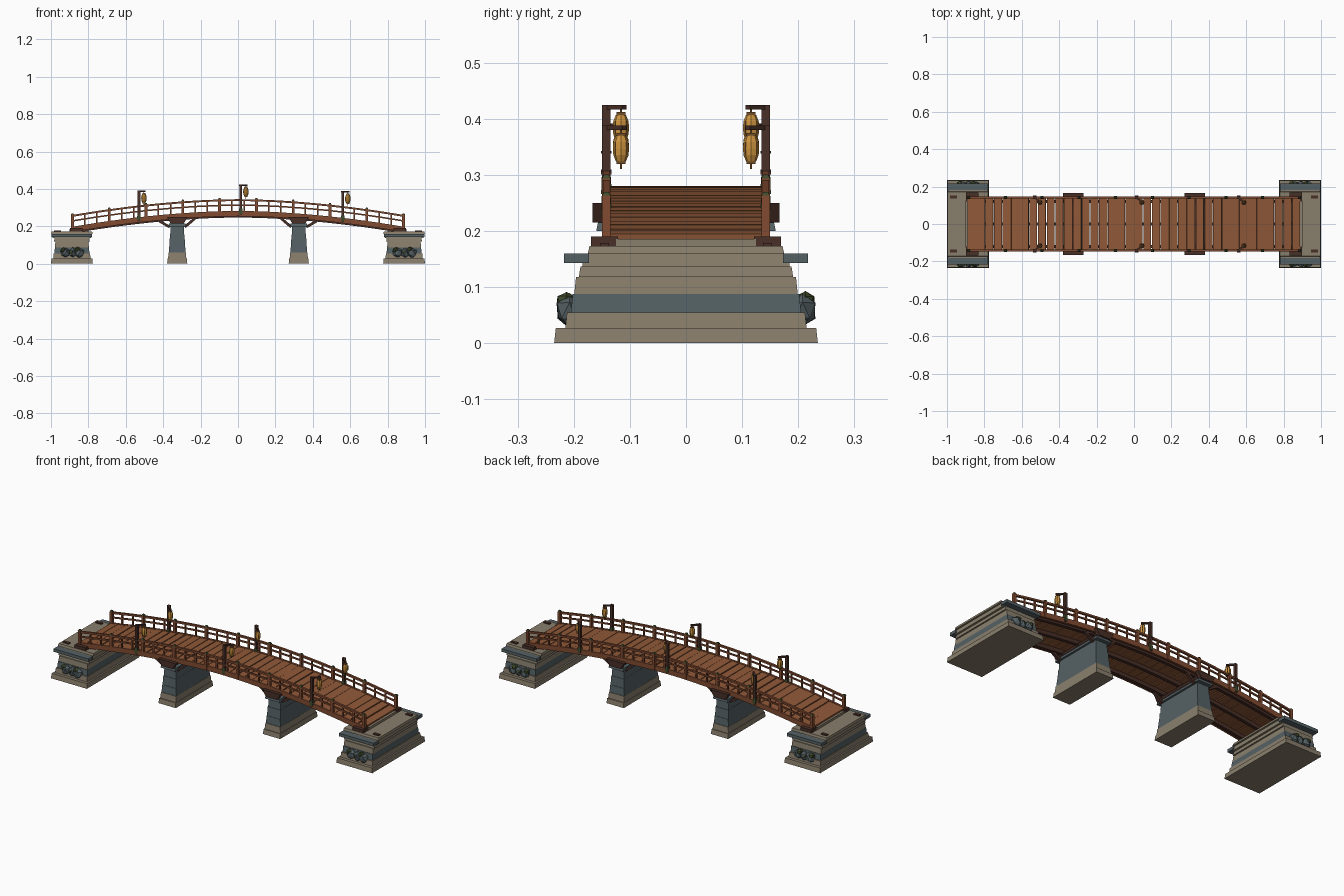
import bpy, bmesh, math, random
from mathutils import Vector

random.seed(4)
if "Cube" in bpy.data.objects:
    bpy.data.objects.remove(bpy.data.objects["Cube"])


def material(name, rgb):
    m = bpy.data.materials.new(name)
    m.use_nodes = True
    m.diffuse_color = (*rgb, 1)
    m.node_tree.nodes["Principled BSDF"].inputs["Base Color"].default_value = (*rgb, 1)
    return m


TAN = material("warm stone", (.25, .21, .15))
SLATE = material("slate stone", (.09, .12, .13))
PLANK = material("plank wood", (.28, .10, .04))
RAIL = material("rail wood", (.22, .07, .03))
DARK = material("dark wood", (.065, .028, .02))
GOLD = material("lamp paper", (.62, .30, .05))
BRASS = material("lamp frame", (.16, .075, .02))
MOSS = material("moss", (.05, .07, .025))

HALF, SIDE = .89, .142


def deck(x):
    return .28 - .085 * abs(x / HALF) ** 1.8


class Part:
    """Collects the solids of one named part in one material."""

    def __init__(self, name, mat):
        self.name, self.mat, self.bm = name, mat, bmesh.new()

    def hexa(self, pts):
        v = [self.bm.verts.new(p) for p in pts]
        for f in ((3, 2, 1, 0), (4, 5, 6, 7), (0, 1, 5, 4), (1, 2, 6, 5), (2, 3, 7, 6), (3, 0, 4, 7)):
            self.bm.faces.new([v[i] for i in f])

    def block(self, x, y, z0, z1, hx, hy, tx=None, ty=None):
        """Upright block with an optional tapered top."""
        ring = ((-1, -1), (1, -1), (1, 1), (-1, 1))
        tx, ty = tx or hx, ty or hy
        self.hexa([(x + a * hx, y + b * hy, z0) for a, b in ring] +
                  [(x + a * tx, y + b * ty, z1) for a, b in ring])

    def beam(self, a, b, w, h):
        """Bar from a to b, w wide and h deep."""
        a, b = Vector(a), Vector(b)
        d = (b - a).normalized()
        s = d.cross(Vector((0, 0, 1))).normalized() * w / 2
        u = s.cross(d).normalized() * h / 2
        self.hexa([p + i * s + j * u for p in (a, b) for i, j in ((-1, -1), (1, -1), (1, 1), (-1, 1))])

    def arc(self, y, dz, w, h, n=36):
        """Bar following the curve of the deck."""
        rows = []
        for i in range(n + 1):
            x = -HALF + 2 * HALF * i / n
            z = deck(x) + dz
            rows.append([self.bm.verts.new((x, y + a * w / 2, z + b * h / 2))
                         for a, b in ((-1, -1), (1, -1), (1, 1), (-1, 1))])
        for p, q in zip(rows, rows[1:]):
            for k in range(4):
                self.bm.faces.new((p[k], p[(k + 1) % 4], q[(k + 1) % 4], q[k]))
        self.bm.faces.new(rows[0][::-1])
        self.bm.faces.new(rows[-1])

    def turned(self, x, y, profile, n=8):
        """Solid of revolution from (radius, height) pairs."""
        rings = [[self.bm.verts.new((x + r * math.cos(2 * math.pi * k / n),
                                     y + r * math.sin(2 * math.pi * k / n), z)) for k in range(n)]
                 for r, z in profile]
        for p, q in zip(rings, rings[1:]):
            for k in range(n):
                self.bm.faces.new((p[k], p[(k + 1) % n], q[(k + 1) % n], q[k]))
        self.bm.faces.new(rings[0][::-1])
        self.bm.faces.new(rings[-1])

    def lump(self, c, size):
        """Rough faceted stone or clump."""
        new = bmesh.ops.create_icosphere(self.bm, subdivisions=1, radius=1)["verts"]
        for v in new:
            k = random.uniform(.85, 1.05)
            v.co = [c[i] + v.co[i] * size[i] * k for i in range(3)]

    def done(self):
        bmesh.ops.recalc_face_normals(self.bm, faces=self.bm.faces)
        me = bpy.data.meshes.new(self.name)
        self.bm.to_mesh(me)
        self.bm.free()
        me.materials.append(self.mat)
        bpy.context.collection.objects.link(bpy.data.objects.new(self.name, me))


# Stone courses: bottom, top, half length, half width, material
ABUTMENT = ((0, .027, .112, .235, TAN), (.027, .055, .1, .215, TAN), (.055, .088, .094, .205, SLATE),
            (.088, .118, .091, .199, TAN), (.118, .137, .096, .191, TAN),
            (.137, .16, .104, .185, TAN), (.16, .173, .111, .175, TAN))
PIER = ((0, .027, .054, .166, TAN), (.027, .06, .049, .158, TAN), (.06, .1, .045, .152, SLATE),
        (.1, .15, .042, .147, SLATE), (.15, .2, .038, .142, SLATE), (.2, .215, .046, .16, SLATE))


def masonry(name, x, courses):
    for label, mat in (("warm", TAN), ("slate", SLATE)):
        p = Part(f"{name}_{label}_courses", mat)
        for z0, z1, hx, hy, m in courses:
            if m == mat:
                p.block(x, 0, z0, z1, hx, hy, hx - .003, hy - .003)
        p.done()


for sx, end in ((-1, "right"), (1, "left")):
    masonry(f"{end}_abutment", sx * .888, ABUTMENT)
    masonry(f"{end}_pier", sx * .325, PIER)
    sill = Part(f"{end}_sill", TAN)
    sill.block(sx * .85, 0, .173, .186, .05, .125)
    sill.done()
    plates = Part(f"{end}_side_slabs", SLATE)
    rocks = Part(f"{end}_rocks", SLATE)
    moss = Part(f"{end}_rock_moss", MOSS)
    feet = Part(f"{end}_deck_feet", DARK)
    brackets = Part(f"{end}_pier_brackets", DARK)
    for sy in (-1, 1):
        plates.block(sx * .888, sy * .195, .143, .16, .108, .022)
        # Weathered rocks and moss against the side walls
        for dx, r in ((-.035, .03), (.005, .024), (.04, .03)):
            rocks.lump((sx * .888 + dx, sy * .208, .058), (r, .026, .031))
        for dx, z in ((-.045, .072), (.0, .06), (.03, .076)):
            moss.lump((sx * .888 + dx, sy * .213, z), (.018, .019, .017))
        # Timber feet on the abutment
        feet.block(sx * .865, sy * .145, .172, .19, .034, .024)
        feet.block(sx * .965, sy * .145, .172, .179, .018, .008)
        # Pier cap timbers with diagonal struts
        brackets.block(sx * .325, sy * .156, .215, .25, .035, .011, .055)
        for s in (-1, 1):
            xo = sx * .325 + s * .095
            brackets.beam((sx * .325 + s * .04, sy * .125, .196), (xo, sy * .125, deck(xo) - .03), .014, .014)
    brackets.block(sx * .325, 0, .214, .236, .022, .15, .04)
    for p in (plates, rocks, moss, feet, brackets):
        p.done()

# Deck planks
planks = Part("deck_planks", PLANK)
N = 38
step = 2 * HALF / N
for i in range(N):
    x = -HALF + step * (i + .5)
    w = step / 2 - random.choice((.0005, .001, .003))
    lift = random.uniform(-.001, .001)
    lo, hi = Vector((x - w, 0, deck(x - w) - .006 + lift)), Vector((x + w, 0, deck(x + w) - .006 + lift))
    planks.beam(lo, hi, .28, .012)
planks.done()

# Curved beams, rails, posts and balusters
beams = Part("deck_beams", DARK)
for y in (-.12, 0, .12):
    beams.arc(y, -.022, .018, .022)
rails = Part("railings", RAIL)
posts = Part("railing_posts", RAIL)
caps = Part("post_caps", MOSS)
for sy in (-1, 1):
    y = sy * SIDE
    rails.arc(y, -.012, .012, .028)
    rails.arc(y, .033, .007, .008)
    rails.arc(y, .06, .012, .01)
    for i in range(28):
        x = -.885 + 1.77 * i / 27
        z = deck(x)
        if i % 3:
            rails.block(x, y, z - .005, z + .058, .004, .004)
        else:
            posts.block(x, y, z - .024, z + .067, .0075, .0075)
            caps.block(x, y, z + .067, z + .074, .008, .008, .004, .004)
for p in (beams, rails, posts, caps):
    p.done()

# Lamp posts with hanging lanterns
lamp_posts = Part("lamp_posts", DARK)
lamp_moss = Part("lamp_post_moss", MOSS)
lanterns = Part("lanterns", GOLD)
frames = Part("lantern_frames", BRASS)
for x in (-.53, .015, .56):
    for sy in (-1, 1):
        y, z = sy * SIDE, deck(x)
        lx, ly, top = x + .027, sy * .116, z + .145
        lamp_posts.block(x, y, z - .02, top, .0075, .0075)
        lamp_posts.beam((x - .005, y + sy * .004, top - .004), (lx + .006, ly - sy * .006, top - .004), .01, .008)
        lamp_posts.block(x, y, z + .058, z + .063, .0095, .0095)
        lamp_moss.block(x, y, z - .014, z + .016, .0092, .0092, .0085, .0085)
        c = top - .041
        lanterns.turned(lx, ly, [(.009, c - .023), (.0135, c - .012), (.0145, c),
                                 (.0135, c + .012), (.009, c + .023)])
        for s in (-1, 1):
            frames.block(lx, ly, c + s * .025 - .003, c + s * .025 + .003, .008, .008)
        frames.block(lx, ly, c + .025, top - .004, .0015, .0015)
        frames.block(lx, ly, c - .037, c - .025, .002, .002)
        for k in range(4):
            a = math.pi * (k + .5) / 2
            rx, ry = lx + .0135 * math.cos(a), ly + .0135 * math.sin(a)
            frames.block(rx, ry, c - .012, c + .012, .0012, .0012)
for p in (lamp_posts, lamp_moss, lanterns, frames):
    p.done()
